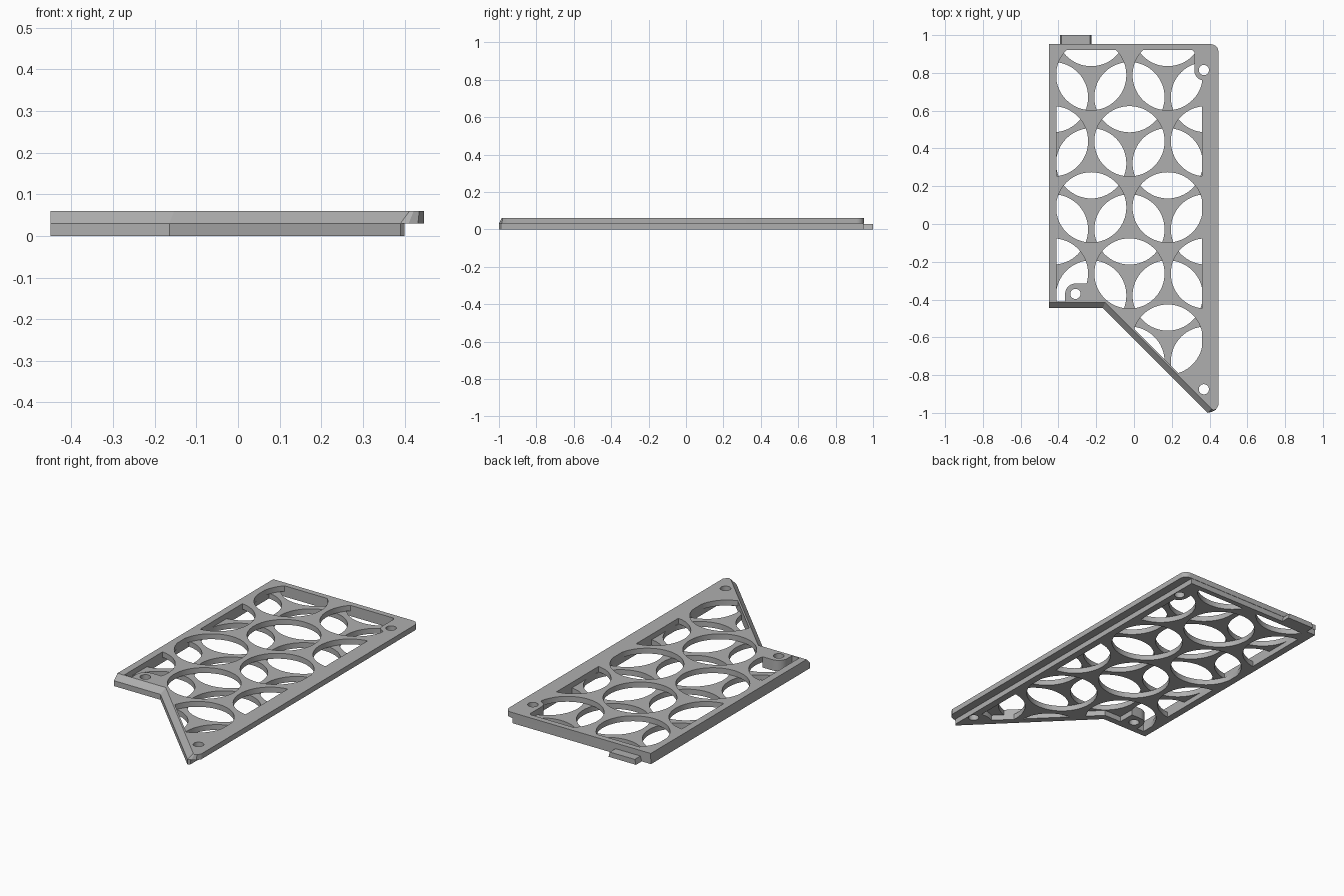
import bpy, bmesh, math

cube = bpy.data.objects.get("Cube")
if cube:
    bpy.data.objects.remove(cube, do_unlink=True)

grey = bpy.data.materials.new("plain grey")
grey.use_nodes = True
grey.diffuse_color = (0.43, 0.43, 0.43, 1)
grey.node_tree.nodes["Principled BSDF"].inputs["Base Color"].default_value = grey.diffuse_color

PITCH, ROW, RADIUS = 0.405, 0.35, 0.186
MID = 0.03      # height where the two layers meet
TOP = 0.06


def make_object(name, bm):
    bmesh.ops.recalc_face_normals(bm, faces=bm.faces)
    mesh = bpy.data.meshes.new(name)
    bm.to_mesh(mesh)
    bm.free()
    mesh.materials.append(grey)
    obj = bpy.data.objects.new(name, mesh)
    bpy.context.collection.objects.link(obj)
    return obj


def loft(name, low, high, z0, z1):
    """Solid between two outlines with the same number of points."""
    bm = bmesh.new()
    a = [bm.verts.new((x, y, z0)) for x, y in low]
    b = [bm.verts.new((x, y, z1)) for x, y in high]
    bm.faces.new(a[::-1])
    bm.faces.new(b)
    for i in range(len(a)):
        j = (i + 1) % len(a)
        bm.faces.new((a[i], a[j], b[j], b[i]))
    return make_object(name, bm)


def arc(cx, cy, r, start, end, steps=6):
    return [(cx + r * math.cos(math.radians(start + (end - start) * i / steps)),
             cy + r * math.sin(math.radians(start + (end - start) * i / steps)))
            for i in range(steps + 1)]


def cylinders(name, centres, r, sides):
    bm = bmesh.new()
    for x, y in centres:
        ring = bmesh.ops.create_cone(bm, cap_ends=True, segments=sides,
                                     radius1=r, radius2=r, depth=0.3)
        bmesh.ops.translate(bm, verts=ring["verts"], vec=(x, y, 0))
    return make_object(name, bm)


def boolean(obj, tool, operation):
    """Apply a boolean and discard its tool."""
    tool.hide_render = True
    mod = obj.modifiers.new("cut", 'BOOLEAN')
    mod.object, mod.operation, mod.solver = tool, operation, 'EXACT'
    with bpy.context.temp_override(object=obj, active_object=obj, selected_objects=[obj]):
        bpy.ops.object.modifier_apply(modifier=mod.name)
    bpy.data.objects.remove(tool, do_unlink=True)


def lattice(y0, rows):
    """Staggered rows of circle centres."""
    return [(-0.024 + PITCH * (n + (k % 2) / 2), y0 + ROW * k)
            for k in rows for n in range(-2, 3)]


# Open area inside the frame, stepping round the three screw bosses
window = ([(-0.41, 0.92), (-0.41, -0.41), (-0.365, -0.41)]
          + arc(-0.31, -0.37, 0.055, 180, 90)
          + [(-0.25, -0.315), (-0.25, -0.41), (-0.145, -0.41), (0.28, -0.835)]
          + [(0.32, -0.82), (0.36, -0.82), (0.36, 0.76)]
          + arc(0.37, 0.81, 0.05, 258, 180)
          + [(0.32, 0.92)])


def pierce(layer, centres):
    """Cut the circle pattern and screw holes through one layer."""
    holes = cylinders("hole_cutter", centres, RADIUS, 64)
    boolean(holes, loft("window_cutter", window, window, -0.1, 0.1), 'INTERSECT')
    boolean(layer, holes, 'DIFFERENCE')
    screws = [(-0.31, -0.37), (0.37, 0.815), (0.37, -0.875)]
    boolean(layer, cylinders("screw_cutter", screws, 0.027, 32), 'DIFFERENCE')


# Upper plate: wide lip, rounded corners, sloped front edges
corner = arc(0.407, 0.912, 0.04, 0, 90)
plate_low = [(-0.45, 0.952), (-0.45, -0.445), (-0.165, -0.445), (0.39, -1.0),
             (0.41, -0.995), (0.432, -0.985), (0.447, -0.96)] + corner
plate_high = [(-0.45, 0.952), (-0.45, -0.415), (-0.153, -0.415), (0.412, -0.98),
              (0.422, -0.985), (0.435, -0.98), (0.447, -0.96)] + corner
upper_plate = loft("upper_plate", plate_low, plate_high, MID, TOP)
pierce(upper_plate, lattice(0.438, range(-3, 2)))

# Lower plate: narrower on the lipped side
base = [(-0.45, 0.95), (-0.45, -0.445), (-0.165, -0.445),
        (0.39, -1.0), (0.40, -0.99), (0.40, 0.95)]
lower_plate = loft("lower_plate", base, base, 0, MID)
pierce(lower_plate, lattice(0.438 + ROW * 2 / 3, range(-4, 2)))

# Locating tab on the back edge
tab_low = [(-0.393, 0.94), (-0.224, 0.94), (-0.224, 1.0), (-0.393, 1.0)]
tab_high = [(-0.385, 0.94), (-0.232, 0.94), (-0.232, 1.0), (-0.385, 1.0)]
loft("back_tab", tab_low, tab_high, 0, 0.028)

# Smooth the round hole walls while keeping rims crisp
for obj in (upper_plate, lower_plate):
    bpy.ops.object.select_all(action='DESELECT')
    obj.select_set(True)
    bpy.context.view_layer.objects.active = obj
    bpy.ops.object.shade_smooth_by_angle(angle=math.radians(25))
